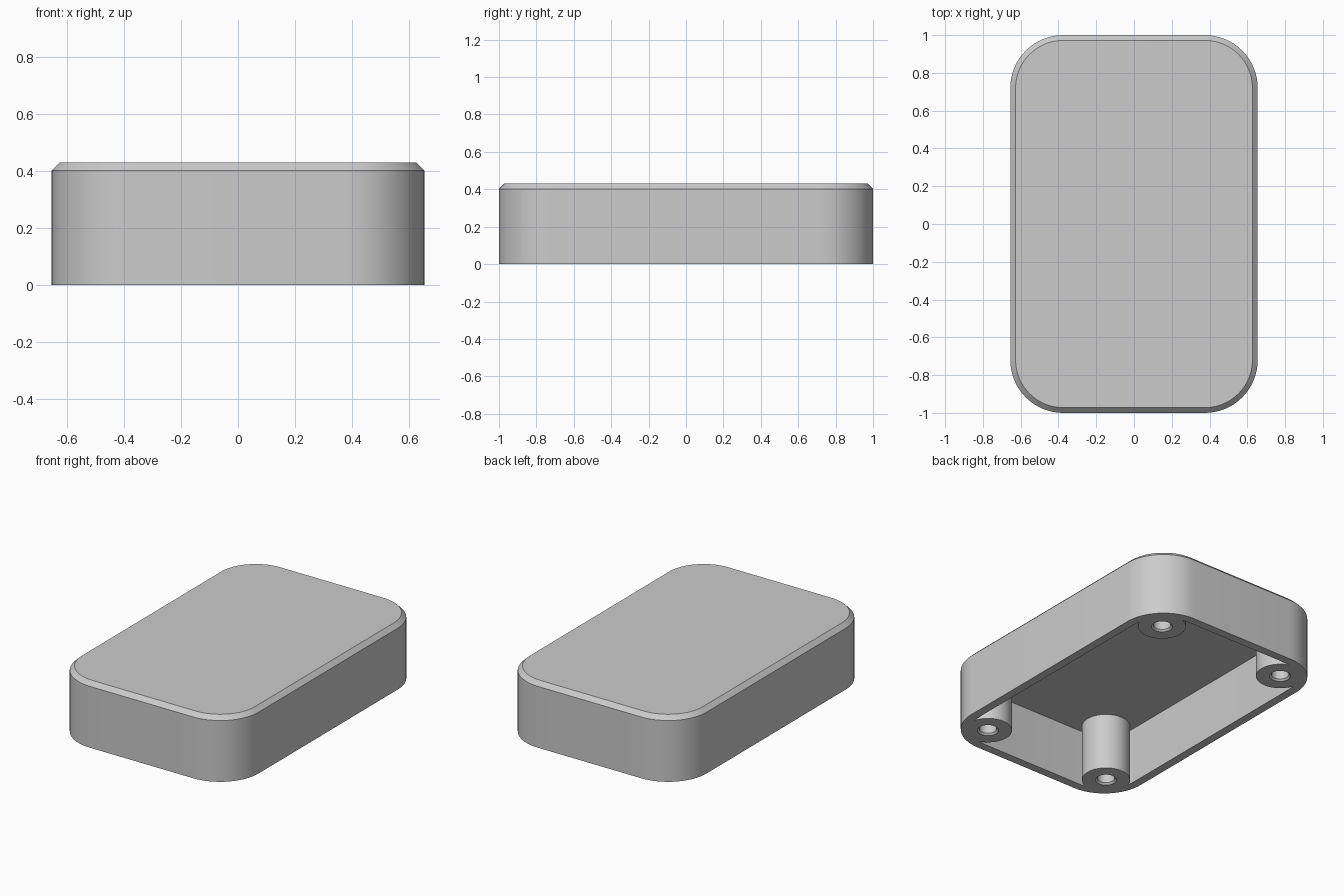
import bpy
import bmesh
import math

if "Cube" in bpy.data.objects:
    bpy.data.objects.remove(bpy.data.objects["Cube"], do_unlink=True)

HALF_X, HALF_Y, HEIGHT = 0.655, 1.0, 0.43
CORNER, CHAMFER, WALL, CEILING = 0.28, 0.028, 0.055, 0.367
POST_X, POST_Y, POST_R = 0.458, 0.805, 0.143
HOLE_R, HOLE_LIP, HOLE_DEPTH = 0.052, 0.011, 0.3

grey = bpy.data.materials.new("light grey")
grey.use_nodes = True
grey.diffuse_color = (0.6, 0.6, 0.6, 1)
grey.node_tree.nodes["Principled BSDF"].inputs["Base Color"].default_value = (0.6, 0.6, 0.6, 1)


def rounded_outline(inset, steps=16):
    """Rounded rectangle, moved inward by inset."""
    points = []
    r = CORNER - inset
    for k, (sx, sy) in enumerate([(1, 1), (-1, 1), (-1, -1), (1, -1)]):
        for i in range(steps + 1):
            a = math.pi / 2 * (k + i / steps)
            points.append((sx * (HALF_X - CORNER) + r * math.cos(a),
                           sy * (HALF_Y - CORNER) + r * math.sin(a)))
    return points


def circle(x, y, r, steps=48):
    return [(x + r * math.cos(math.tau * i / steps), y + r * math.sin(math.tau * i / steps))
            for i in range(steps)]


def loft(name, layers):
    """Closed solid through a stack of (outline, height) layers."""
    bm = bmesh.new()
    rings = [[bm.verts.new((x, y, z)) for x, y in outline] for outline, z in layers]
    for low, high in zip(rings, rings[1:]):
        for i in range(len(low)):
            j = (i + 1) % len(low)
            bm.faces.new((low[i], low[j], high[j], high[i]))
    bm.faces.new(rings[0][::-1])
    bm.faces.new(rings[-1])
    mesh = bpy.data.meshes.new(name)
    bm.to_mesh(mesh)
    bm.free()
    obj = bpy.data.objects.new(name, mesh)
    bpy.context.collection.objects.link(obj)
    mesh.materials.append(grey)
    return obj


def subtract(target, cutter):
    """Cut one solid from another, then discard the cutter."""
    cutter.hide_render = True
    mod = target.modifiers.new("cut", 'BOOLEAN')
    mod.operation = 'DIFFERENCE'
    mod.solver = 'EXACT'
    mod.object = cutter
    bpy.context.view_layer.objects.active = target
    bpy.ops.object.modifier_apply(modifier=mod.name)
    bpy.data.objects.remove(cutter, do_unlink=True)


# Outer case with chamfered top edge
case = loft("case", [(rounded_outline(0), 0),
                     (rounded_outline(0), HEIGHT - CHAMFER),
                     (rounded_outline(CHAMFER), HEIGHT)])

# Open underside, leaving the four screw posts standing
cavity = loft("cavity_cutter", [(rounded_outline(WALL), -0.1),
                                (rounded_outline(WALL), CEILING)])
corners = [(sx * POST_X, sy * POST_Y) for sx in (-1, 1) for sy in (-1, 1)]
for x, y in corners:
    ring = circle(x, y, POST_R)
    subtract(cavity, loft("post_cutter", [(ring, -0.2), (ring, HEIGHT + 0.1)]))
subtract(case, cavity)

# Screw holes with chamfered mouths
for x, y in corners:
    mouth = circle(x, y, HOLE_R + 2 * HOLE_LIP)
    bore = circle(x, y, HOLE_R)
    subtract(case, loft("hole_cutter", [(mouth, -HOLE_LIP), (bore, HOLE_LIP),
                                        (bore, HOLE_DEPTH)]))

bpy.ops.object.select_all(action='DESELECT')
case.select_set(True)
bpy.context.view_layer.objects.active = case
bpy.ops.object.shade_smooth_by_angle(angle=math.radians(30))
